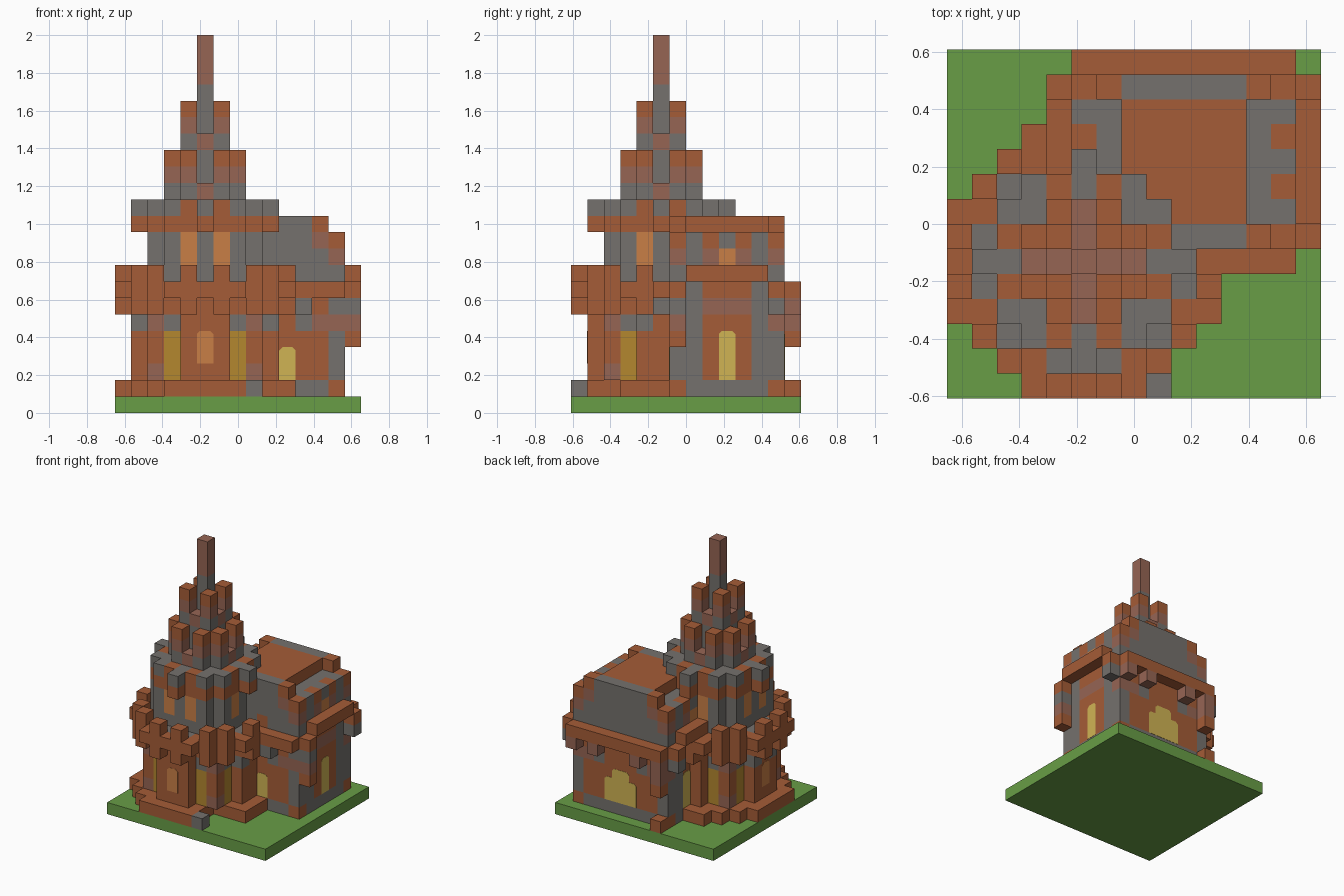
import bpy, bmesh
from mathutils import Vector

if "Cube" in bpy.data.objects:
    bpy.data.objects.remove(bpy.data.objects["Cube"])

U = 2 / 23                       # block size
ORIGIN = Vector((-7.5, -7, 0))   # grid corner in blocks


def linear(c):
    c /= 255
    return c / 12.92 if c < 0.04 else ((c + 0.055) / 1.055) ** 2.4


PALETTE = {"grass": (104, 157, 70), "brick": (165, 92, 55), "stone": (117, 113, 109),
           "weathered": (150, 101, 84), "gold": (180, 135, 47), "yellow": (208, 180, 84),
           "amber": (201, 127, 70)}
NAMES = list(PALETTE)
MATS = []
for name, rgb in PALETTE.items():
    m = bpy.data.materials.new(name)
    m.use_nodes = True
    col = [linear(c) for c in rgb] + [1]
    m.diffuse_color = col
    bsdf = m.node_tree.nodes["Principled BSDF"]
    bsdf.inputs["Base Color"].default_value = col
    bsdf.inputs["Roughness"].default_value = 0.9
    MATS.append(m)

blocks = {}                      # (i, j, k) -> (part, colour)


def put(part, i, j, k, colour):
    blocks[(i, j, k)] = (part, colour)


def box(part, xs, ys, zs, colour):
    for i in xs:
        for j in ys:
            for k in zs:
                put(part, i, j, k, colour)


def stack(part, i, j, k, colours):
    """Column of blocks rising from layer k."""
    for n, colour in enumerate(colours):
        put(part, i, j, k + n, colour)


def disc(part, k, outer, rule, inner=-1):
    """Round layer about the tower axis; rule(low, high, dx, dy) gives a colour or None."""
    for dx in range(-5, 6):
        for dy in range(-5, 6):
            if inner < dx * dx + dy * dy <= outer:
                low, high = sorted((abs(dx), abs(dy)))
                colour = rule(low, high, dx, dy)
                if colour:
                    put(part, 5 + dx, 5 + dy, k, colour)


# Lawn
box("lawn", range(15), range(14), [0], "grass")

# Nave walls, with brick panels round the windows
box("nave_walls", range(5, 14), range(6, 13), range(1, 8), "stone")
for i in (5, 13):
    box("nave_walls", [i], range(8, 11), range(2, 6), "brick")
    box("nave_walls", [i], range(8, 11), [6], "weathered")
    box("nave_walls", [i], range(8, 11), [7], "brick")
for j in (6, 12):
    box("nave_walls", range(6, 13), [j], range(2, 7), "brick")
    for i in (7, 11):
        box("nave_walls", [i], [j], (5, 6), "stone")
    for i in (6, 12):
        put("nave_walls", i, j, 5, "weathered")
    for i in (5, 13):
        put("nave_walls", i, j, 1, "brick")
        put("nave_walls", i, j, 5, "weathered")

# Nave roof: flat brick top between stone sides
box("nave_roof", range(7, 12), range(7, 12), range(8, 12), "brick")
box("nave_roof", range(7, 12), (6, 12), range(8, 12), "stone")

# Stepped gables and eaves
for side in (-1, 1):
    inner, outer, eave = 9 + 3 * side, 9 + 4 * side, 9 + 5 * side
    box("gables", [inner], range(7, 12), range(8, 11), "stone")
    box("gables", [outer], range(7, 12), range(8, 11), "stone")
    for j in (8, 10):
        stack("gables", outer, j, 9, ("weathered", "brick"))
    put("gables", outer, 9, 9, "amber")
    for j in (6, 12):
        stack("gables", inner, j, 8, ("stone", "stone", "weathered", "brick"))
        stack("gables", outer, j, 8, ("stone", "weathered", "brick"))
        stack("eaves", eave, j, 6, ("stone", "brick"))
    box("eaves", [eave], range(7, 12), [8], "brick")
    put("eaves", outer, 13, 6, "weathered")
    put("eaves", 9 + 2 * side, 13, 6, "weathered")
    put("eaves", 9 + 2 * side, 5, 6, "stone")
for j in (5, 13):
    box("eaves", range(5, 14), [j], [7], "brick")

# Long hanging brackets and a corner footing
stack("brackets", 14, 6, 4, ("brick", "weathered"))
stack("brackets", 5, 13, 4, ("brick", "weathered"))
put("brackets", 5, 13, 1, "brick")

# Tower plinth
disc("tower_plinth", 1, 29, lambda lo, hi, dx, dy: None if dx >= 3 and dy <= -3 else "brick")
put("tower_plinth", 8, 0, 1, "stone")

# Tower lower walls with tall gold windows
for k in (2, 3, 4):
    disc("tower_walls", k, 18, lambda lo, hi, dx, dy: "gold" if (lo, hi) == (2, 3)
         else "weathered" if k == 2 and lo == 3 else "brick")
disc("tower_walls", 5, 18, lambda lo, hi, dx, dy: "stone" if lo == 1 and abs(dx) == 4
     else ("brick", "brick", "stone", "weathered")[lo])

# Brackets, gallery with stone floor, and battlements
disc("gallery", 6, 18, lambda *a: "brick")
disc("gallery", 6, 29, lambda lo, *a: "brick" if lo % 2 else None, 18)
disc("gallery", 7, 18, lambda *a: "stone")
disc("gallery", 7, 29, lambda *a: "brick", 18)
disc("battlements", 8, 29, lambda lo, hi, *a: "brick" if lo % 2 else None, 20)

# Belfry drum with amber openings
for k in (8, 9, 10):
    disc("belfry", k, 13, lambda lo, hi, *a: "amber" if k > 8 and (lo, hi) == (1, 3) else "stone")

# Cornice with a tooth on each axis
disc("upper_cornice", 11, 16, lambda *a: "brick")
disc("upper_cornice", 12, 16, lambda lo, hi, *a: "brick" if (lo, hi) == (1, 3) else "stone")

# Spire tiers: pinnacles round a central shaft
disc("spire_tiers", 13, 5, lambda lo, hi, *a: "weathered" if (lo, hi) == (0, 2) else "stone")
for k, c in ((14, "weathered"), (15, "brick")):
    disc("spire_tiers", k, 5, lambda lo, hi, *a: c if lo == 1 and hi == 2
         else "stone" if hi < 2 else None)
for k, c in ((16, "stone"), (17, "weathered"), (18, "brick")):
    disc("spire_tiers", k, 2, lambda lo, hi, *a: c if lo == 1
         else "weathered" if k == 16 else None)
box("spire_shaft", [5], [5], range(16, 20), "stone")
box("spire_shaft", [5], [5], range(20, 23), "weathered")


def finish(name, bm):
    me = bpy.data.meshes.new(name)
    bm.to_mesh(me)
    bm.free()
    for m in MATS:
        me.materials.append(m)
    bpy.context.collection.objects.link(bpy.data.objects.new(name, me))


# Make one mesh per part, leaving out faces between touching blocks
meshes = {part: bmesh.new() for part, colour in blocks.values()}
for cell, (part, colour) in blocks.items():
    bm = meshes[part]
    for axis in range(3):
        for s in (-1, 1):
            near = list(cell)
            near[axis] += s
            if tuple(near) in blocks:
                continue
            n = Vector((0, 0, 0))
            n[axis] = s / 2
            a, b = Vector((0, 0, 0)), Vector((0, 0, 0))
            a[(axis + 1) % 3] = b[(axis + 2) % 3] = 0.5
            if s < 0:
                a, b = b, a
            mid = Vector(cell) + ORIGIN + Vector((0.5, 0.5, 0.5)) + n
            f = bm.faces.new([bm.verts.new((mid + o) * U) for o in (-a - b, a - b, a + b, b - a)])
            f.material_index = NAMES.index(colour)
for part, bm in meshes.items():
    bmesh.ops.remove_doubles(bm, verts=bm.verts, dist=0.001)
    finish(part, bm)


def window(name, x, y, z, w, h, direction, colour):
    """Thin pane with clipped upper corners, centred on its foot."""
    d = Vector(direction)
    side = Vector((-d.y, d.x, 0))
    shape = [(-w / 2, 0), (w / 2, 0), (w / 2, h - 0.2), (w / 2 - 0.2, h),
             (0.2 - w / 2, h), (-w / 2, h - 0.2)]
    foot = Vector((x, y, z)) + ORIGIN
    bm = bmesh.new()
    f = bm.faces.new([bm.verts.new((foot + side * u + Vector((0, 0, v))) * U) for u, v in shape])
    out = bmesh.ops.extrude_face_region(bm, geom=[f])
    moved = [v for v in out["geom"] if isinstance(v, bmesh.types.BMVert)]
    bmesh.ops.translate(bm, verts=moved, vec=d * 0.02 * U)
    bmesh.ops.recalc_face_normals(bm, faces=bm.faces)
    for f in bm.faces:
        f.material_index = NAMES.index(colour)
    finish(name, bm)


window("tower_front_window", 5.5, 1, 3, 1, 2, (0, -1, 0), "amber")
window("tower_side_window", 1, 5.5, 3, 1, 2, (-1, 0, 0), "amber")
window("nave_front_window", 10.5, 6, 2, 1, 2, (0, -1, 0), "yellow")
window("left_gable_window", 14, 9.5, 2, 1, 3, (1, 0, 0), "yellow")
window("right_gable_window", 5, 10.5, 2, 1, 3, (-1, 0, 0), "yellow")
window("back_window", 9.5, 13, 2, 3, 2, (0, 1, 0), "yellow")
window("back_window_top", 9.5, 13, 4, 1.6, 0.8, (0, 1, 0), "yellow")
